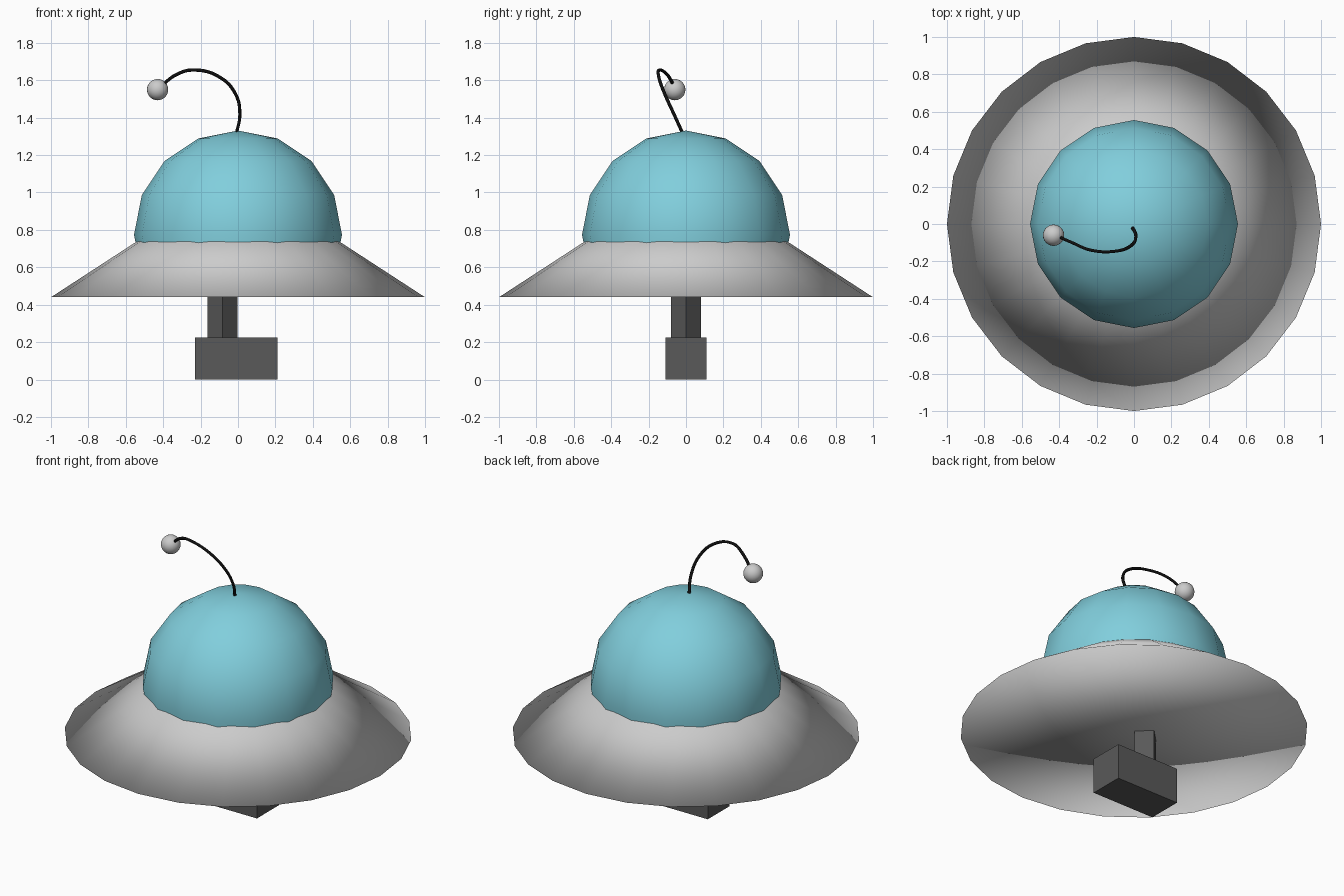
import bpy, bmesh
from mathutils import Matrix, Vector

if "Cube" in bpy.data.objects:
    bpy.data.objects.remove(bpy.data.objects["Cube"])


def material(name, rgb):
    m = bpy.data.materials.new(name)
    m.diffuse_color = (*rgb, 1)
    m.use_nodes = True
    m.node_tree.nodes["Principled BSDF"].inputs["Base Color"].default_value = m.diffuse_color
    return m


def add_object(name, bm, smooth=False, mat=None):
    bmesh.ops.recalc_face_normals(bm, faces=bm.faces)
    for f in bm.faces:
        f.smooth = smooth
    me = bpy.data.meshes.new(name)
    bm.to_mesh(me)
    bm.free()
    ob = bpy.data.objects.new(name, me)
    bpy.context.collection.objects.link(ob)
    if mat:
        me.materials.append(mat)
    return ob


def prism(name, sides, r1, r2, z0, z1, center=(0, 0), smooth=False, mat=None):
    bm = bmesh.new()
    bmesh.ops.create_cone(
        bm, cap_ends=True, cap_tris=smooth, segments=sides, radius1=r1, radius2=r2,
        depth=z1 - z0, matrix=Matrix.Translation((*center, (z0 + z1) / 2)))
    return add_object(name, bm, smooth, mat)


def sphere(name, center, r, u, v, mat=None, cut=None):
    bm = bmesh.new()
    bmesh.ops.create_uvsphere(bm, u_segments=u, v_segments=v, radius=r,
                              matrix=Matrix.Translation(center))
    if cut is not None:
        low = [p for p in bm.verts if p.co.z < cut]
        bmesh.ops.delete(bm, geom=low, context='VERTS')
    return add_object(name, bm, True, mat)


glass = material("dome_blue", (0.22, 0.62, 0.72))
dark = material("dark_grey", (0.1, 0.1, 0.1))
black = material("black", (0.005, 0.005, 0.005))

# Saucer: 24-sided cone with a flat underside and soft rim
prism("saucer", 24, 1.0, 0.4, 0.44, 0.83, smooth=True)

# Dome: sphere whose lower part is buried in the saucer
sphere("dome", (0, 0, 0.775), 0.556, 16, 8, glass, cut=0.5)

# Foot block and the diamond-section post above it
bm = bmesh.new()
bmesh.ops.create_cube(bm, size=1, matrix=Matrix.Translation((-0.01, 0, 0.1125))
                      @ Matrix.Diagonal((0.44, 0.22, 0.225, 1)))
add_object("foot", bm, mat=dark)
prism("post", 4, 0.08, 0.08, 0.2, 0.46, center=(-0.084, 0), mat=dark)

# Antenna: thin curved wire swept along a few points
path = [(-0.01, -0.015, 1.31), (0.01, -0.065, 1.42), (-0.015, -0.115, 1.53),
        (-0.095, -0.145, 1.615), (-0.23, -0.14, 1.655), (-0.33, -0.1, 1.63),
        (-0.42, -0.06, 1.56)]
cu = bpy.data.curves.new("antenna", 'CURVE')
cu.dimensions = '3D'
cu.bevel_depth = 0.009
cu.bevel_resolution = 1
cu.resolution_u = 6
cu.use_fill_caps = True
sp = cu.splines.new('BEZIER')
sp.bezier_points.add(len(path) - 1)
for bp, co in zip(sp.bezier_points, path):
    bp.co = Vector(co)
    bp.handle_left_type = bp.handle_right_type = 'AUTO'
cu.materials.append(black)
bpy.context.collection.objects.link(bpy.data.objects.new("antenna", cu))

# Ball on the antenna tip
sphere("antenna_ball", (-0.43, -0.06, 1.55), 0.057, 24, 12)
